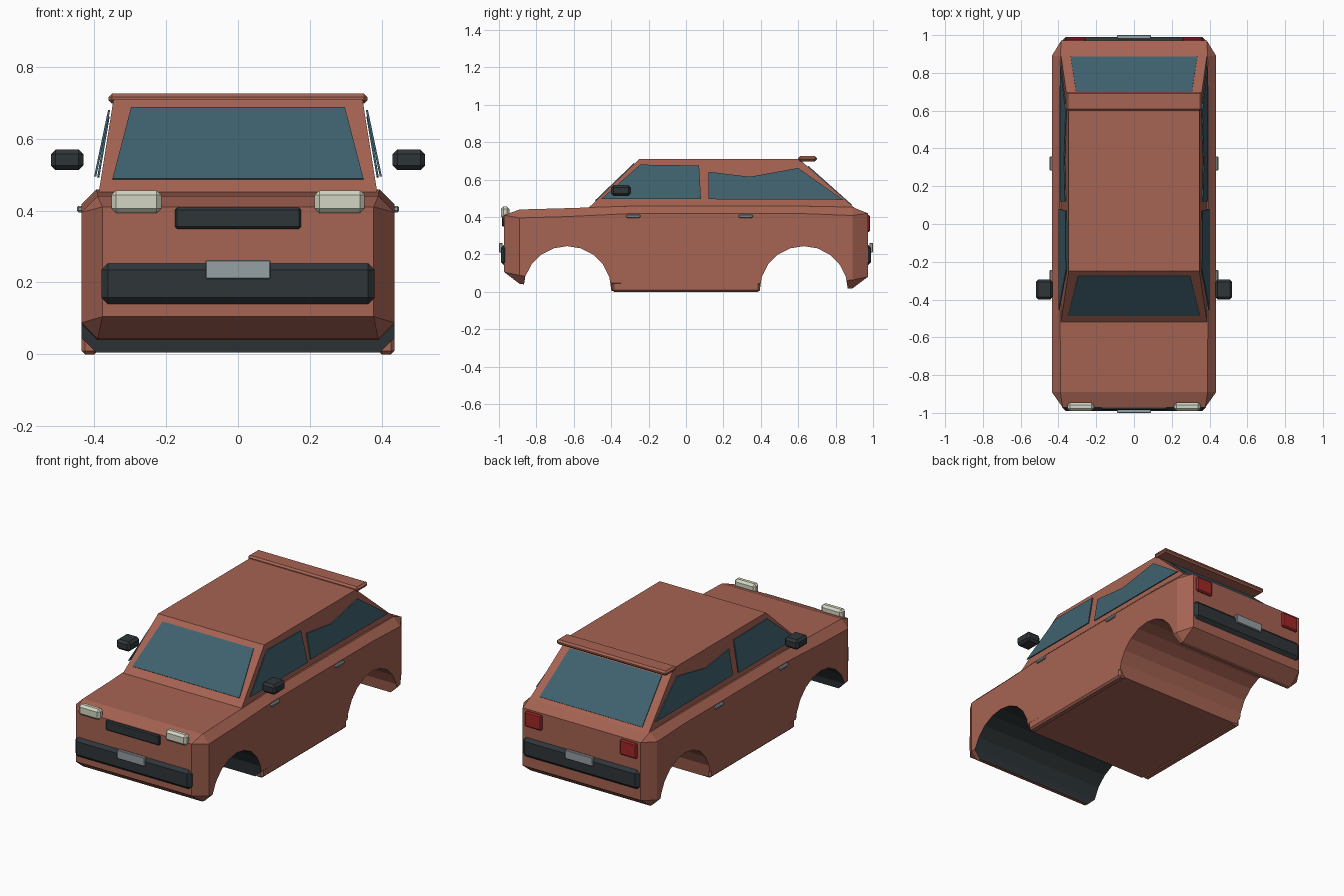
import bpy, bmesh, math
from mathutils import Vector

if "Cube" in bpy.data.objects:
    bpy.data.objects.remove(bpy.data.objects["Cube"])


def mat(name, r, g, b):
    m = bpy.data.materials.new(name)
    m.diffuse_color = (r, g, b, 1)
    m.use_nodes = True
    m.node_tree.nodes["Principled BSDF"].inputs["Base Color"].default_value = m.diffuse_color
    return m


PAINT = mat("paint", 0.38, 0.125, 0.085)
GLASS = mat("glass", 0.05, 0.12, 0.155)
DARK = mat("dark_trim", 0.028, 0.036, 0.04)
CREAM = mat("lamp_cream", 0.65, 0.67, 0.54)
RED = mat("lamp_red", 0.35, 0.02, 0.02)
GREY = mat("metal", 0.3, 0.35, 0.36)


def finish(bm, name, m):
    bmesh.ops.remove_doubles(bm, verts=bm.verts, dist=1e-5)
    bmesh.ops.recalc_face_normals(bm, faces=bm.faces)
    me = bpy.data.meshes.new(name)
    bm.to_mesh(me)
    bm.free()
    me.materials.append(m)
    ob = bpy.data.objects.new(name, me)
    bpy.context.collection.objects.link(ob)
    return ob


def loft(name, rings, m):
    """Skin matching rings of points and cap both ends."""
    bm = bmesh.new()
    vs = [[bm.verts.new(p) for p in r] for r in rings]
    n = len(rings[0])
    for a, b in zip(vs, vs[1:]):
        for i in range(n):
            j = (i + 1) % n
            bm.faces.new((a[i], a[j], b[j], b[i]))
    bm.faces.new(vs[0])
    bm.faces.new(vs[-1])
    return finish(bm, name, m)


def box(name, x, y, z, m, bevel=0.01):
    """Chamfered box from (min, max) ranges."""
    bm = bmesh.new()
    bmesh.ops.create_cube(bm, size=1)
    for v in bm.verts:
        v.co = [(r[0] + r[1]) / 2 + c * (r[1] - r[0]) for r, c in zip((x, y, z), v.co)]
    if bevel:
        bmesh.ops.bevel(bm, geom=bm.edges[:], offset=bevel, segments=1, affect='EDGES')
    return finish(bm, name, m)


def pair(name, x, y, z, m, bevel=0.01):
    for side, s in (("left", 1), ("right", -1)):
        box(f"{name}_{side}", sorted((s * x[0], s * x[1])), y, z, m, bevel)


def pane(name, pts, push, m=GLASS):
    """Thin glass slab through pts, thickened along push."""
    a = [Vector(p) for p in pts]
    return loft(name, [[p - Vector(push) for p in a], [p + Vector(push) for p in a]], m)


# Lower body: chamfered sections from nose to tail
def section(y, w, zb, zt, c):
    half = [(w - c, zb), (w, zb + c), (w, zt - c), (w - c, zt)]
    return [(x, y, z) for x, z in half] + [(-x, y, z) for x, z in reversed(half)]


body = loft("body", [section(*s) for s in (
    (-0.972, 0.377, 0.105, 0.41, 0),
    (-0.89, 0.435, 0.043, 0.44, 0.045),
    (-0.64, 0.435, 0.005, 0.447, 0.045),
    (-0.30, 0.435, 0.005, 0.458, 0.04),
    (0.63, 0.435, 0.005, 0.458, 0.04),
    (0.89, 0.435, 0.018, 0.453, 0.045),
    (0.972, 0.385, 0.08, 0.42, 0))], PAINT)

# Wheel arches cut right through the body, dark lining at the front
for y, m in ((-0.635, DARK), (0.63, PAINT)):
    ring = [(y + 0.236 * math.cos(math.tau * i / 20), 0.008 + 0.236 * math.sin(math.tau * i / 20))
            for i in range(20)]
    cutter = loft("arch_cutter", [[(x, p, q) for p, q in ring] for x in (-0.6, 0.6)], m)
    cutter.hide_render = True
    mod = body.modifiers.new("arch", 'BOOLEAN')
    mod.operation = 'DIFFERENCE'
    mod.solver = 'EXACT'
    mod.material_mode = 'TRANSFER'
    mod.object = cutter
    bpy.context.view_layer.objects.active = body
    bpy.ops.object.modifier_apply(modifier=mod.name)
    bpy.data.objects.remove(cutter)

# Cabin
loft("cabin", [
    [(-0.388, -0.525, 0.445), (0.388, -0.525, 0.445), (0.388, 0.905, 0.445), (-0.388, 0.905, 0.445)],
    [(-0.346, -0.25, 0.71), (0.346, -0.25, 0.71), (0.346, 0.605, 0.71), (-0.346, 0.605, 0.71)]], PAINT)

# Windscreen and rear window
pane("windscreen", [(-0.349, -0.483, 0.486), (0.349, -0.483, 0.486),
                    (0.297, -0.276, 0.685), (-0.297, -0.276, 0.685)], (0, 0.003, -0.003))
pane("rear_window", [(-0.335, 0.884, 0.463), (0.335, 0.884, 0.463),
                     (0.30, 0.652, 0.67), (-0.30, 0.652, 0.67)], (0, 0.003, 0.003))

# Side windows, leaning inward
front_shape = [(-0.455, 0.495), (-0.245, 0.68), (0.07, 0.675), (0.08, 0.495)]
rear_shape = [(0.12, 0.495), (0.12, 0.642), (0.34, 0.615), (0.60, 0.662), (0.84, 0.492)]
for side, s in (("left", 1), ("right", -1)):
    for name, shape, low, lean in (("front", front_shape, 0.397, 0.21), ("rear", rear_shape, 0.388, 0.17)):
        pane(f"{name}_side_window_{side}",
             [(s * (low - lean * (z - 0.495)), y, z) for y, z in shape], (0.003, 0, 0))

# Roof spoiler and sills
box("spoiler", (-0.36, 0.36), (0.60, 0.70), (0.697, 0.725), PAINT)
pair("sill", (0.39, 0.435), (-0.395, 0.395), (0, 0.055), PAINT, 0.01)

# Bumpers and plates
for name, s in (("front", -1), ("rear", 1)):
    box(name + "_bumper", (-0.38, 0.38), sorted((s * 0.95, s * 0.99)), (0.14, 0.253), DARK, 0.018)
    box(name + "_plate", (-0.09, 0.09), sorted((s * 0.98, s * 1.0)), (0.21, 0.262), GREY, 0.003)

# Grille and lamps
box("grille", (-0.175, 0.175), (-0.985, -0.955), (0.349, 0.408), DARK, 0.006)
pair("headlight", (0.213, 0.352), (-0.99, -0.945), (0.393, 0.456), CREAM, 0.013)
pair("tail_light", (0.255, 0.365), (0.955, 0.985), (0.32, 0.41), RED, 0.007)

# Mirrors and door handles
pair("mirror", (0.43, 0.52), (-0.40, -0.295), (0.512, 0.57), DARK, 0.013)
for name, y in (("front", -0.282), ("rear", 0.32)):
    pair(name + "_handle", (0.425, 0.448), (y - 0.038, y + 0.038), (0.395, 0.413), GREY, 0.005)
